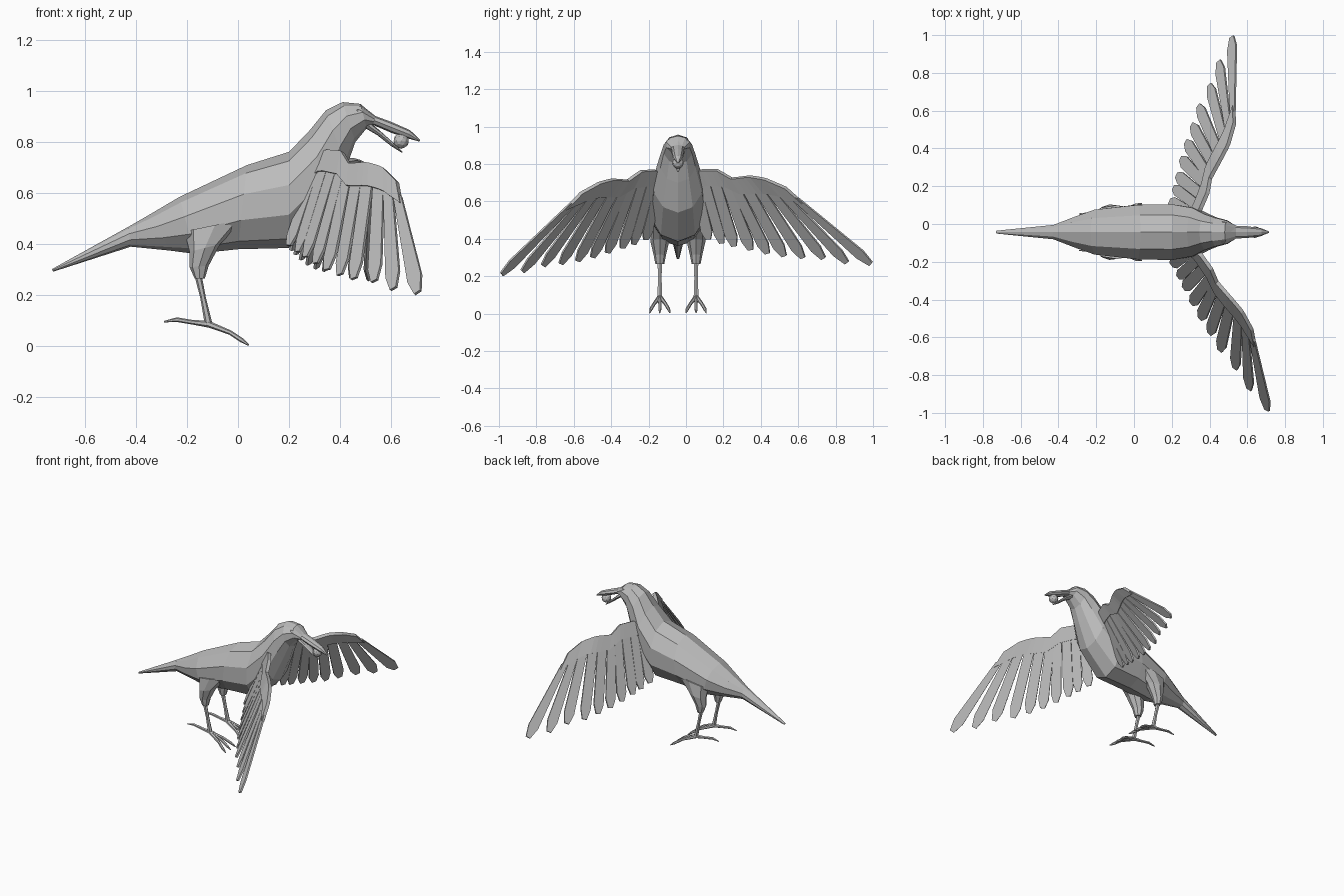
import bpy, bmesh, math
from mathutils import Vector as V, Matrix

if "Cube" in bpy.data.objects:
    bpy.data.objects.remove(bpy.data.objects["Cube"])

CY = -0.043  # symmetry plane of the body
grey = bpy.data.materials.new("plain grey")
grey.diffuse_color = (0.5, 0.5, 0.5, 1)
grey.use_nodes = True
grey.node_tree.nodes["Principled BSDF"].inputs["Base Color"].default_value = grey.diffuse_color


def finish(name, bm):
    bmesh.ops.recalc_face_normals(bm, faces=bm.faces)
    me = bpy.data.meshes.new(name)
    bm.to_mesh(me)
    bm.free()
    me.materials.append(grey)
    ob = bpy.data.objects.new(name, me)
    bpy.context.collection.objects.link(ob)
    return ob


def loft(name, rings):
    """Skin a list of equal-length point rings and cap both ends."""
    bm = bmesh.new()
    vs = [[bm.verts.new(p) for p in r] for r in rings]
    n = len(vs[0])
    for a, b in zip(vs, vs[1:]):
        for i in range(n):
            j = (i + 1) % n
            bm.faces.new((a[i], a[j], b[j], b[i]))
    bm.faces.new(vs[0])
    bm.faces.new(vs[-1])
    return finish(name, bm)


def ring(c, u, v, n):
    return [c + u * math.cos(2 * math.pi * i / n) + v * math.sin(2 * math.pi * i / n) for i in range(n)]


def sections(name, secs, y=CY, n=10):
    """Sections given as two opposite profile points (x, z) plus a half width."""
    rings = []
    for x1, z1, x2, z2, hw in secs:
        a, b = V((x1, y, z1)), V((x2, y, z2))
        rings.append(ring((a + b) / 2, (a - b) / 2, V((0, hw, 0)), n))
    return loft(name, rings)


def tube(name, pts, radii, n=6):
    pts = [V(p) for p in pts]
    rings = []
    for i, p in enumerate(pts):
        d = (pts[min(i + 1, len(pts) - 1)] - pts[max(i - 1, 0)]).normalized()
        u = d.cross(V((0, 1, 0))).normalized()
        rings.append(ring(p, u * radii[i], d.cross(u) * radii[i], n))
    return loft(name, rings)


# Body, tail and head in one skin
sections("body", [
    (-0.73, 0.302, -0.725, 0.292, 0.008),
    (-0.43, 0.468, -0.42, 0.39, 0.04),
    (-0.34, 0.52, -0.27, 0.375, 0.085),
    (-0.23, 0.585, -0.17, 0.362, 0.125),
    (0.035, 0.71, 0.0, 0.38, 0.152),
    (0.20, 0.762, 0.20, 0.385, 0.155),
    (0.28, 0.845, 0.36, 0.54, 0.135),
    (0.345, 0.925, 0.425, 0.70, 0.10),
    (0.41, 0.957, 0.46, 0.80, 0.08),
    (0.48, 0.95, 0.505, 0.855, 0.065),
    (0.54, 0.90, 0.53, 0.87, 0.038)])

# Open beak holding a ball
sections("upper_beak", [
    (0.51, 0.925, 0.51, 0.87, 0.04), (0.54, 0.902, 0.535, 0.865, 0.034),
    (0.60, 0.88, 0.60, 0.837, 0.031), (0.675, 0.847, 0.665, 0.815, 0.022),
    (0.715, 0.808, 0.712, 0.802, 0.004)], n=8)
sections("lower_beak", [
    (0.51, 0.885, 0.49, 0.86, 0.036), (0.56, 0.842, 0.545, 0.828, 0.028),
    (0.61, 0.797, 0.60, 0.785, 0.019), (0.645, 0.762, 0.643, 0.758, 0.004)], n=8)
bm = bmesh.new()
bmesh.ops.create_icosphere(bm, subdivisions=2, radius=0.031,
                           matrix=Matrix.Translation((0.64, CY, 0.805)))
finish("ball", bm)

# Eyes, legs and feet on both sides
for s, side in ((-1, "right"), (1, "left")):
    bm = bmesh.new()
    bmesh.ops.create_icosphere(bm, subdivisions=1, radius=1, matrix=Matrix.Translation(
        (0.48, CY + s * 0.05, 0.917)) @ Matrix.Rotation(0.5, 4, 'Y') @ Matrix.Diagonal((0.022, 0.013, 0.014, 1)))
    finish(side + "_eye", bm)
    y = CY + s * 0.097
    sections(side + "_thigh", [
        (-0.21, 0.45, 0.03, 0.50, 0.045), (-0.19, 0.37, -0.07, 0.40, 0.05),
        (-0.19, 0.31, -0.115, 0.315, 0.033), (-0.17, 0.265, -0.13, 0.265, 0.024)], y, 8)
    tube(side + "_shank", [(-0.157, y, 0.28), (-0.137, y, 0.19), (-0.115, y, 0.085)],
         [0.014, 0.011, 0.015])
    for k in (-1, 0, 1):
        tube(side + "_front_toe", [
            (-0.125, y, 0.09), (-0.03, y + k * 0.03, 0.053),
            (0.015, y + k * 0.048, 0.023), (0.042, y + k * 0.054, 0.004)],
            [0.013, 0.009, 0.009, 0.003])
    tube(side + "_back_toe", [(-0.105, y, 0.085), (-0.18, y, 0.094), (-0.24, y, 0.104), (-0.29, y, 0.096)],
         [0.014, 0.009, 0.009, 0.003])

# Wings: leading edge line and feather tips, measured on the right wing
LEAD = [V(p) for p in ((0.30, -0.13, 0.72), (0.345, -0.15, 0.768), (0.41, -0.24, 0.762),
                       (0.44, -0.31, 0.712), (0.51, -0.39, 0.718), (0.57, -0.46, 0.70),
                       (0.625, -0.56, 0.645))]
TIPS = [V(p) for p in ((0.20, -0.215, 0.395), (0.235, -0.28, 0.37), (0.265, -0.34, 0.35),
                       (0.305, -0.42, 0.325), (0.35, -0.50, 0.30), (0.40, -0.58, 0.28),
                       (0.455, -0.67, 0.265), (0.535, -0.765, 0.255), (0.61, -0.875, 0.225),
                       (0.705, -0.985, 0.21))]


def along(line, t):
    """Point at fraction t of a polyline's length."""
    lens = [(b - a).length for a, b in zip(line, line[1:])]
    d = t * sum(lens)
    for a, b, l in zip(line, line[1:], lens):
        if d <= l:
            return a.lerp(b, d / l)
        d -= l
    return line[-1].copy()


def sheet(name, polys, thick, mat):
    bm = bmesh.new()
    for poly in polys:
        bm.faces.new([bm.verts.new(mat @ p) for p in poly])
    bmesh.ops.remove_doubles(bm, verts=bm.verts, dist=0.0005)
    ob = finish(name, bm)
    m = ob.modifiers.new("thickness", 'SOLIDIFY')
    m.thickness, m.offset = thick, 0


def wing(side, mat):
    n = len(TIPS)
    roots = [along(LEAD, (i + 0.5) / n).lerp(TIPS[i], 0.13) for i in range(n)]
    # Arm: a thicker strip from the leading edge down over the feather roots
    m = 20
    top = [along(LEAD, i / m) for i in range(m + 1)]
    low = [p.lerp(along(TIPS, i / m), 0.2) for i, p in enumerate(top)]
    sheet(side + "_wing_arm", [(top[i], top[i + 1], low[i + 1], low[i]) for i in range(m)], 0.022, mat)
    # Feathers: narrow at the root, widest near the blunt tip
    for i in range(n):
        a, b = max(i - 1, 0), min(i + 1, n - 1)
        r, t = roots[i], TIPS[i]
        d = (t - r).normalized()
        w0 = (roots[b] - roots[a]) / (b - a) * 0.5
        w1 = (TIPS[b] - TIPS[a]) / (b - a)
        w1 = (w1 - d * w1.dot(d)) * 0.44
        if w1.length > 0.034:
            w1 = w1.normalized() * 0.034
        k = r.lerp(t, 0.86)
        sheet(side + "_feather", [(r - w0, k - w1, t - w1 * 0.45, t + w1 * 0.45, k + w1, r + w0)], 0.011, mat)


wing("right", Matrix.Identity(4))
# Left wing: mirrored, swung back a little and lifted at the tip
pivot = Matrix.Translation((0.345, 0.07, 0.77))
mirror = Matrix.Translation((0, 2 * CY, 0)) @ Matrix.Diagonal((1, -1, 1, 1))
wing("left", pivot @ Matrix.Rotation(math.radians(3.5), 4, 'X') @ Matrix.Rotation(math.radians(12.4), 4, 'Z')
     @ pivot.inverted() @ mirror)
